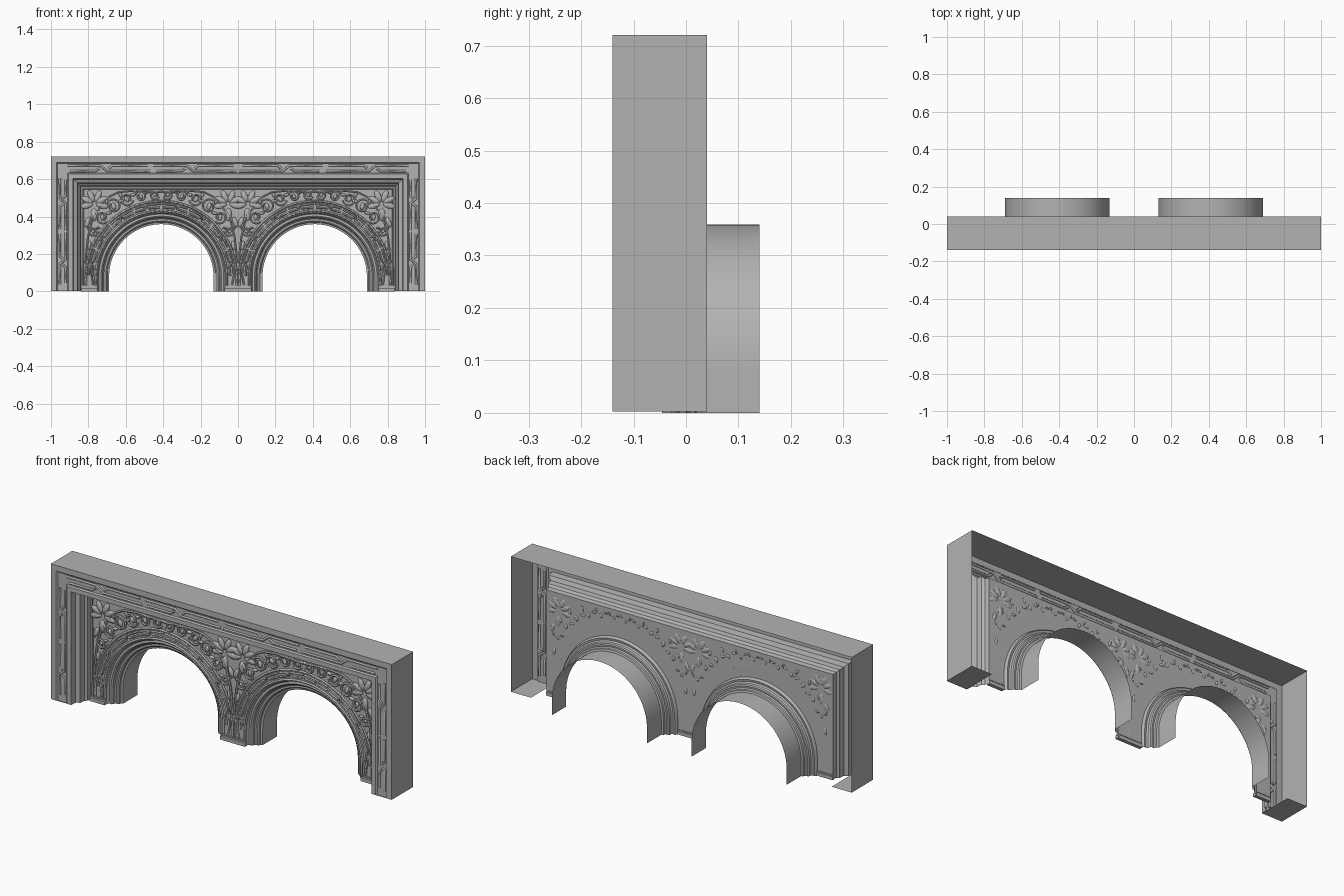
import bpy, bmesh, math
from mathutils import Matrix

if "Cube" in bpy.data.objects:
    bpy.data.objects.remove(bpy.data.objects["Cube"])

W, H = 1.0, 0.72            # half width and height of the whole screen
CX, CZ = 0.41, 0.08         # arch centre (mirrored) and springing height
PANEL_Y = -0.031            # recessed panel surface
PX, PZ = 0.84, 0.56         # panel half width and top
R_OUT = 0.340               # outer radius of the arch moulding

stone = bpy.data.materials.new("grey_stone")
stone.diffuse_color = (0.45, 0.45, 0.45, 1)
stone.use_nodes = True
stone.node_tree.nodes["Principled BSDF"].inputs["Base Color"].default_value = stone.diffuse_color


def add_object(name, me, smooth=False):
    me.materials.clear()
    me.materials.append(stone)
    ob = bpy.data.objects.new(name, me)
    bpy.context.collection.objects.link(ob)
    if smooth:
        bpy.ops.object.select_all(action='DESELECT')
        ob.select_set(True)
        bpy.context.view_layer.objects.active = ob
        bpy.ops.object.shade_smooth_by_angle(angle=math.radians(35))
    return ob


def add_mesh(name, bm, smooth=False):
    me = bpy.data.meshes.new(name)
    bm.to_mesh(me)
    bm.free()
    return add_object(name, me, smooth)


def sweep(bm, rows):
    """Skin a list of equally long point rows (one row per path station)."""
    vs = [[bm.verts.new(p) for p in row] for row in rows]
    for a, b in zip(vs, vs[1:]):
        for j in range(len(a) - 1):
            bm.faces.new((a[j], a[j + 1], b[j + 1], b[j]))


def strips(name, paths, width, res=0, smooth=False):
    """Raised ribs: many polylines as one thin bevelled tube mesh."""
    cu = bpy.data.curves.new(name, 'CURVE')
    cu.dimensions = '3D'
    cu.bevel_depth = width
    cu.bevel_resolution = res
    cu.use_fill_caps = True
    for pts in paths:
        sp = cu.splines.new('POLY')
        sp.points.add(len(pts) - 1)
        for q, p in zip(sp.points, pts):
            q.co = (*p, 1)
    tmp = bpy.data.objects.new(name + "_path", cu)
    bpy.context.collection.objects.link(tmp)
    dg = bpy.context.evaluated_depsgraph_get()
    me = bpy.data.meshes.new_from_object(tmp.evaluated_get(dg))
    bpy.data.objects.remove(tmp)
    return add_object(name, me, smooth)


def arch_point(c, r, a, y):
    """Point on a stilted arch; angles beyond 0..180 run down the legs."""
    k = min(max(a, 0), 180)
    drop = abs(a - k) / 15 * CZ
    t = math.radians(k)
    return (c - r * math.cos(t), y, CZ + r * math.sin(t) - drop)


ANGLES = [-15] + [i * 3.75 for i in range(49)] + [195]

# Outer frame: stepped moulding swept along a mitred three-sided path, open behind
profile = [(0, .04), (0, -.14), (.03, -.14), (.036, -.133), (.088, -.133),
           (.094, -.14), (.118, -.14), (.121, -.105), (.141, -.095),
           (.144, -.065), (.156, -.055), (.16, PANEL_Y)]
F0 = .003                   # frame feet sit slightly above the plinths
bm = bmesh.new()
sweep(bm, [[(-W + d, y, F0) for d, y in profile],
           [(-W + d, y, H - d) for d, y in profile],
           [(W - d, y, H - d) for d, y in profile],
           [(W - d, y, F0) for d, y in profile]])
for s in (-1, 1):           # caps under the frame legs
    q = [(s * .882, -.14), (s * .882, .04), (s * W, .04), (s * W, -.14)]
    if s < 0:
        q.reverse()
    bm.faces.new([bm.verts.new((x, y, F0)) for x, y in q])
add_mesh("outer_frame", bm)

# Recessed panel with two arched cut-outs, built in vertical columns
bm = bmesh.new()


def column(x0, z0, x1, z1):
    bm.faces.new([bm.verts.new((x, PANEL_Y, z))
                  for x, z in ((x0, z0), (x1, z1), (x1, PZ), (x0, PZ))])


edge = CX - R_OUT
for x0, x1 in ((-PX, -CX - R_OUT), (-edge, edge), (CX + R_OUT, PX)):
    column(x0, 0, x1, 0)
for c in (-CX, CX):
    arc = [arch_point(c, R_OUT, a, 0) for a in ANGLES[1:-1]]
    for p, q in zip(arc, arc[1:]):
        column(p[0], p[2], q[0], q[2])
bmesh.ops.remove_doubles(bm, verts=bm.verts, dist=1e-5)
add_mesh("recessed_panel", bm)

# Arch mouldings stepping in to the deep intrados
arch_profile = [(R_OUT, PANEL_Y), (.337, -.020), (.333, -.016), (.322, -.018),
                (.315, -.012), (.312, .000), (.306, .004), (.297, .003),
                (.291, .008), (.289, .017), (.279, .02), (.279, .14)]
for side, c in (("left", -CX), ("right", CX)):
    bm = bmesh.new()
    sweep(bm, [[arch_point(c, r, a, y) for r, y in arch_profile] for a in ANGLES])
    add_mesh(side + "_arch_moulding", bm, True)

# Plinths at the feet of the panel
bm = bmesh.new()
for x, w in ((-.795, .09), (0, .145), (.795, .09)):
    for z, h, dep in ((.009, .018, .018), (.024, .006, .011)):
        m = Matrix.Translation((x, PANEL_Y - dep / 2 + .003, z)) @ Matrix.Diagonal((w, dep, h, 1))
        bmesh.ops.create_cube(bm, size=1, matrix=m)
add_mesh("foot_plinths", bm)

# Fretwork: one repeating unit, mapped onto frame sides, frame top and arch rings
UNIT = [[(.02, .15), (.40, .15), (.48, .75), (.98, .75)],
        [(.05, .75), (.34, .75), (.39, .45)],
        [(.50, .45), (.54, .15), (.95, .15)]]


def fret(start, end, count, place, mirror=False):
    out = []
    for i in range(count):
        for line in UNIT:
            pts = []
            for f, t in line:
                f = 1 - f if mirror and i >= count / 2 else f
                pts.append(place(start + (end - start) * (i + f) / count, t))
            out.append(pts)
    return out


FY = -.132
bars = fret(-.92, .92, 4, lambda s, t: (s, FY, H - .040 - .05 * t), True)
for sg in (-1, 1):
    bars += fret(.03, .61, 2, lambda s, t: (sg * (W - .040 - .05 * t), FY, s), True)
strips("frame_fretwork", bars, .007)

RY = PANEL_Y - .005
rings, ring_fret = [], []
for c in (-CX, CX):
    for r in (.350, .402):
        rings.append([arch_point(c, r, a, RY) for a in [-9] + ANGLES[1:-1] + [189]])
    ring_fret += fret(0, 180, 8, lambda a, t: arch_point(c, .364 + .032 * t, a, RY), True)
strips("arch_ring_rails", rings, .006)
strips("arch_ring_fretwork", ring_fret, .0055)

# Thin border line inside the panel, and tapered tablets on the feet
b = .012
border = [[(-PX + b, RY, .03), (-PX + b, RY, PZ - b), (PX - b, RY, PZ - b), (PX - b, RY, .03)]]
for x, w in ((-.797, .022), (0, .032), (.797, .022)):
    border.append([(x - w, RY, .035), (x - w * .5, RY, .12), (x + w * .5, RY, .12),
                   (x + w, RY, .035)])
strips("panel_border", border, .005)

# Carved foliage, drawn for a quarter of the panel and mirrored four ways
# scroll: centre u (distance from arch axis), z, radius, start angle
SCROLLS = [(.035, .515, .026, 200), (.11, .508, .030, 20), (.185, .492, .036, 190),
           (.255, .455, .040, 30), (.315, .395, .034, 220), (.365, .32, .026, 180)]
STEMS = [[(.405, .15), (.40, .22), (.392, .29), (.375, .36), (.36, .42)],
         [(.34, .43), (.315, .47), (.28, .505), (.23, .53), (.15, .538), (.07, .535), (0, .53)]]
# leaf: centre u, z, direction in degrees, length, width
LEAVES = [(.36, .41, 90, .07, .034), (.395, .37, 110, .06, .026), (.385, .245, 100, .05, .02)]
for ang in (-15, 25, 65, 115, 155, 195):
    t = math.radians(ang)
    LEAVES.append((.357 + .042 * math.cos(t), .47 + .042 * math.sin(t), ang, .068, .032))
for u, z, r, start in SCROLLS:
    LEAVES.append((u, z, start + 45, r * 1.0, r * .6))
    for ang in (40, 140):
        t = math.radians(ang)
        LEAVES.append((u + r * 1.25 * math.cos(t), z + r * 1.05 * math.sin(t),
                       ang + 30, r * 1.0, r * .45))

vines = []
bm = bmesh.new()
for c in (-CX, CX):
    for sg in (-1, 1):
        for u, z, r, start in SCROLLS:
            pts = []
            for i in range(19):
                t = math.radians(start + i * 21)
                k = r * (1 - .5 * i / 18)
                pts.append((c + sg * (u + k * math.cos(t)), RY - .002, z + k * math.sin(t)))
            vines.append(pts)
        for stem in STEMS:
            vines.append([(c + sg * u, RY - .002, z) for u, z in stem])
        for u, z, ang, ln, wd in LEAVES:
            if u > .425 or z > .545:
                continue
            turn = math.radians(ang if sg > 0 else 180 - ang)
            m = (Matrix.Translation((c + sg * u, PANEL_Y - .005, z))
                 @ Matrix.Rotation(-turn, 4, 'Y')
                 @ Matrix.Diagonal((ln / 2, .009, wd / 2, 1)))
            bmesh.ops.create_uvsphere(bm, u_segments=12, v_segments=6, radius=1, matrix=m)
add_mesh("carved_leaves", bm, True)
strips("carved_vines", vines, .0065, 1, True)
